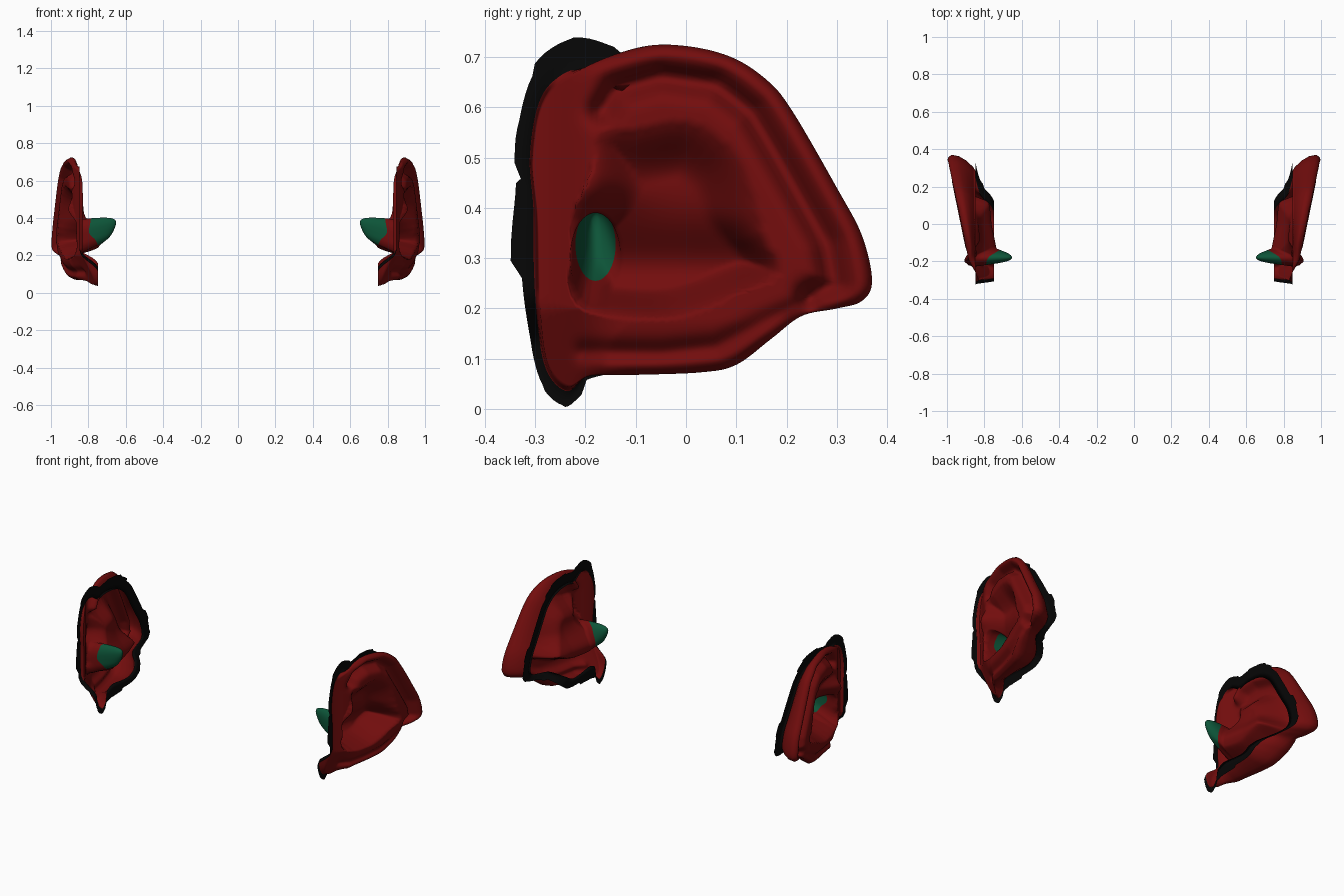
import bpy, bmesh, math, random
from mathutils import Vector

if "Cube" in bpy.data.objects:
    bpy.data.objects.remove(bpy.data.objects["Cube"])
random.seed(4)

# Side-view guide lines (y, z): silhouette, scapha groove, bowl edge, lobe crease
OUTLINE = [(-.28, .62), (-.2, .68), (-.09, .72), (0, .722), (.09, .7), (.16, .655), (.21, .595), (.3, .44),
           (.35, .345), (.37, .255), (.35, .215), (.3, .2), (.23, .185), (.17, .14), (.1, .088), (.03, .073),
           (-.1, .068), (-.19, .066), (-.235, .045), (-.275, .09), (-.29, .2), (-.295, .38), (-.305, .5)]
GROOVE = [(-.165, .595), (-.14, .635), (-.05, .66), (.06, .645), (.13, .59), (.2, .47), (.28, .33), (.295, .25), (.25, .225)]
BOWL = [(-.19, .47), (-.17, .55), (-.1, .555), (0, .57), (.08, .525), (.125, .45), (.15, .35), (.18, .27),
        (.1, .23), (.02, .195), (-.06, .18), (-.2, .195), (-.235, .25), (-.225, .3), (-.23, .38)]
LOBE = [(-.2, .115), (-.05, .113), (.06, .125), (.15, .17), (.24, .21)]
CY, CZ = -.18, .30          # ear canal position
RY, RZ = .05, .09           # ear canal radii
N = 168


def smooth(t):
    t = min(1, max(0, t))
    return t * t * (3 - 2 * t)


def line_dist(p, pts, closed=False):
    best = 9
    for i in range(len(pts) - (0 if closed else 1)):
        a, b = Vector(pts[i]), Vector(pts[(i + 1) % len(pts)])
        d = b - a
        t = min(1, max(0, (p - a).dot(d) / d.length_squared))
        best = min(best, (p - a - d * t).length)
    return best


def inside(p, pts):
    hit = False
    for (y0, z0), (y1, z1) in zip(pts, pts[1:] + pts[:1]):
        if (z0 > p.y) != (z1 > p.y) and p.x < y0 + (p.y - z0) / (z1 - z0) * (y1 - y0):
            hit = not hit
    return hit


def spline(pts, n):
    """Closed smooth curve through the guide points."""
    out, m = [], len(pts)
    for k in range(n):
        f = k / n * m
        i, t = int(f), f - int(f)
        a, b, c, d = (Vector(pts[(i + j) % m]) for j in (-1, 0, 1, 2))
        out.append(.5 * (2 * b + (c - a) * t + (2 * a - 5 * b + 4 * c - d) * t * t + (3 * b - a - 3 * c + d) * t ** 3))
    return out


RIM = spline(OUTLINE, N)
EDGE = [tuple(p) for p in spline(BOWL, 45)]
RIM_LINE = [tuple(p) for p in RIM[::3]]


def tilt(p):
    """Outermost plane of the ear, dropping inwards at the front edge and the jaw tab."""
    tab = .11 * min(1, max(0, (.2 - p.y) / .2)) * smooth((-.1 - p.x) / .13)
    low = .025 * smooth((.18 - p.y) / .1)
    return .927 + .205 * p.x - .035 * smooth((-.17 - p.x) / .13) - max(tab, low)


def front_weight(p):
    return smooth((-.1 - p.x) / .14)


def face_point(p):
    """Outer face of the ear: rolled rim, groove, bowl and canal."""
    x = tilt(p)
    back = 1 - front_weight(p)
    x -= .03 * back * max(0, 1 - line_dist(p, RIM_LINE, True) / .025) ** 2
    x -= .055 * math.exp(-(line_dist(p, GROOVE) / .026) ** 2)
    x -= .018 * math.exp(-(line_dist(p, LOBE) / .02) ** 2)
    if inside(p, EDGE):
        d = line_dist(p, EDGE, True)
        deep = .095 + .07 * math.exp(-((p.y - .28) / .08) ** 2) + .12 * max(0, p.x)
        x -= deep * smooth(d / (.06 + .05 * smooth((p.y - .3) / .1)) * .88 + .12)
        x += .03 * math.exp(-((p.x + .2) / .12) ** 2 - ((p.y - .44) / .05) ** 2)   # crus
    e = math.hypot((p.x - CY) / RY, (p.y - CZ) / RZ)
    t = max(0, 1 - e * e)
    x += (.652 - x) * t ** 1.25
    return (x, p.x, p.y + .075 * t), t


bm = bmesh.new()
center = Vector((CY, CZ))
canal = []
for p in RIM:
    d = (p - center).normalized()
    canal.append(center + d / math.hypot(d.x / RY, d.y / RZ))
rings, green = [], []


def face_ring(start, end, s):
    row = [face_point(a.lerp(b, s)) for a, b in zip(start, end)]
    rings.append([bm.verts.new(c) for c, t in row])
    green.append([t for c, t in row])


# Face rings: canal, then out to the rim
for i in range(1, 11):
    face_ring([center] * N, canal, i / 10)
for i in range(1, 42):
    face_ring(canal, RIM, i / 41)
face_rings = len(rings)


def back_ring(inset_back, inset_front, depth, jag=0):
    row = []
    for i, p in enumerate(RIM):
        w = front_weight(p)
        if p.y < .15 and p.x > -.2:
            w *= .3
        d = (center - p).normalized()
        wide = 1.4 if p.y > .43 and inset_front < -.02 else 1
        q = p + d * (inset_back + (inset_front * wide - inset_back) * w + jag * notch[i // 6])
        base = .848 - .1 * smooth((.24 - p.y) / .1) * min(1, max(0, (.34 - p.x) / .2))
        x = tilt(p) - .03 * (1 - front_weight(p))
        row.append(bm.verts.new((x + (base - x) * depth, q.x, max(0, q.y))))
    rings.append(row)


# Back of the ear, then the ragged dark flange
notch = [random.uniform(-1, 1) for _ in range(N // 6 + 1)]
back_ring(.008, -.002, .3)
back_ring(.03, -.006, .6)
back_ring(.065, -.008, .9)
back_ring(.085, -.01, 1)
back_ring(.05, -.027, 1)
back_ring(.012, -.045, 1, .013)

for r in range(len(rings) - 1):
    a, b = rings[r], rings[r + 1]
    for i in range(N):
        j = (i + 1) % N
        f = bm.faces.new((a[i], b[i], b[j], a[j]))
        if r >= len(rings) - 3:
            f.material_index = 1
        elif r < face_rings and green[r][i] > .42:
            f.material_index = 2
cap = bm.faces.new(rings[0])
cap.material_index = 2
bmesh.ops.recalc_face_normals(bm, faces=bm.faces)
if cap.normal.x < 0:
    bmesh.ops.reverse_faces(bm, faces=bm.faces)
for f in bm.faces:
    f.smooth = True

me = bpy.data.meshes.new("ears")
bm.to_mesh(me)
bm.free()
ears = bpy.data.objects.new("ears", me)
bpy.context.collection.objects.link(ears)
for name, col in (("red_skin", (.17, .004, .004, 1)), ("dark_edge", (.002, .002, .002, 1)), ("green_canal", (.004, .09, .04, 1))):
    m = bpy.data.materials.new(name)
    m.diffuse_color = col
    m.use_nodes = True
    m.node_tree.nodes["Principled BSDF"].inputs["Base Color"].default_value = m.diffuse_color
    me.materials.append(m)
# Matching ear on the other side
ears.modifiers.new("mirror", 'MIRROR').use_mirror_merge = False
